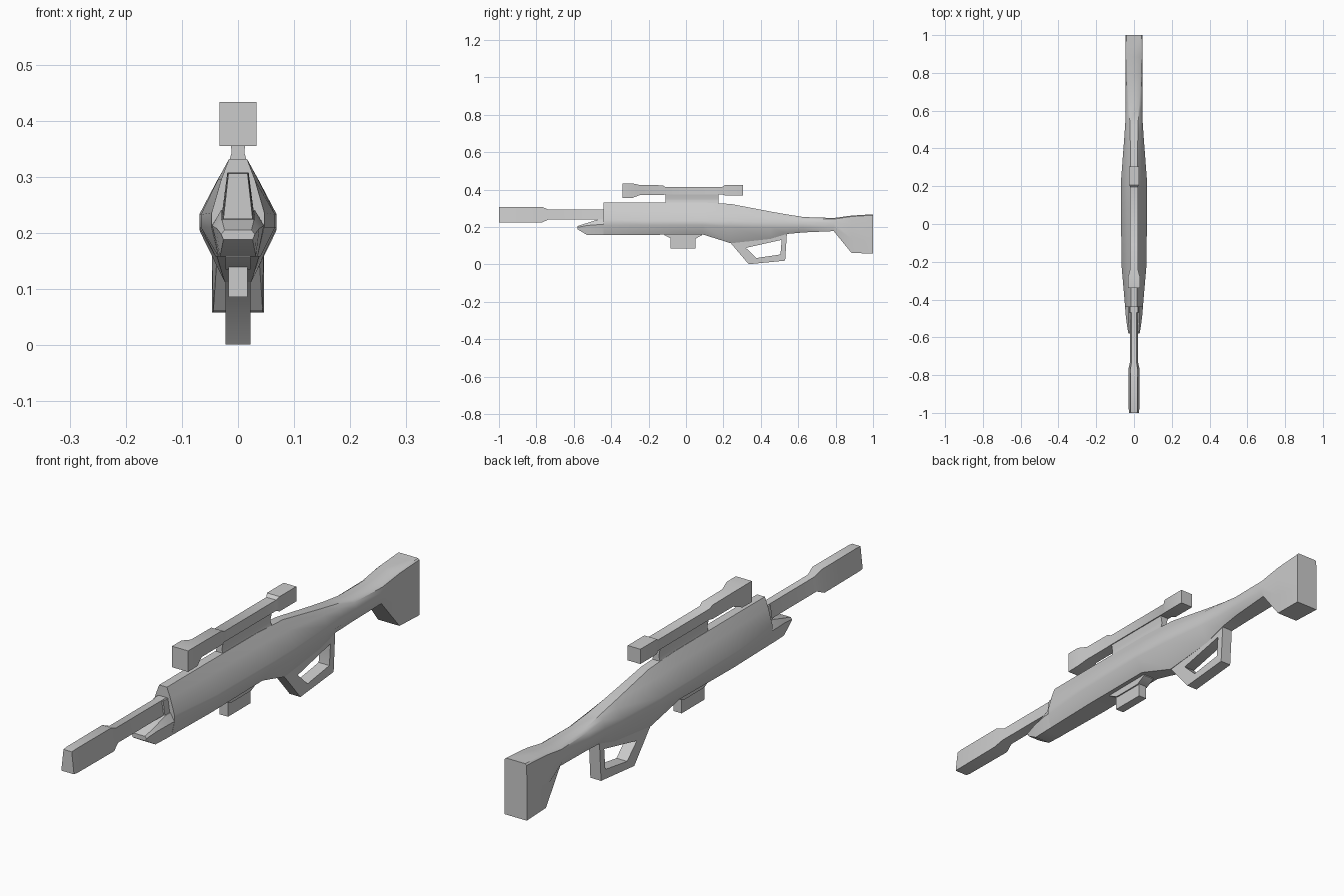
import bpy, bmesh, math


def finish(name, bm, angle=35):
    bmesh.ops.recalc_face_normals(bm, faces=bm.faces[:])
    me = bpy.data.meshes.new(name)
    bm.to_mesh(me)
    bm.free()
    ob = bpy.data.objects.new(name, me)
    bpy.context.collection.objects.link(ob)
    bpy.ops.object.select_all(action='DESELECT')
    ob.select_set(True)
    bpy.context.view_layer.objects.active = ob
    bpy.ops.object.shade_smooth_by_angle(angle=math.radians(angle))
    return ob


def loft(name, sections, angle=35):
    """sections: (y, [(half_width, z), ...] from top to bottom), mirrored in x."""
    bm = bmesh.new()
    rings = []
    for y, half in sections:
        ring = [(w, y, z) for w, z in half] + [(-w, y, z) for w, z in reversed(half)]
        rings.append([bm.verts.new(p) for p in ring])
    n = len(rings[0])
    for a, b in zip(rings, rings[1:]):
        for i in range(n):
            j = (i + 1) % n
            bm.faces.new((a[i], a[j], b[j], b[i]))
    bm.faces.new(rings[0])
    bm.faces.new(rings[-1])
    return finish(name, bm, angle)


def box_loft(name, rows):
    """rows: (y, top half width, bottom half width, top z, bottom z)."""
    return loft(name, [(y, [(tw, zt), (bw, zb)]) for y, tw, bw, zt, zb in rows])


def prism(name, profile, hw):
    """Side profile in (y, z) extruded across x."""
    bm = bmesh.new()
    f = bm.faces.new([bm.verts.new((-hw, y, z)) for y, z in profile])
    ext = bmesh.ops.extrude_face_region(bm, geom=[f])
    for v in ext['geom']:
        if isinstance(v, bmesh.types.BMVert):
            v.co.x = hw
    return finish(name, bm)


def body_row(y, tw, zt, sw, zs, ww, z1, z2, bw, zb):
    return y, [(tw, zt), (sw, zs), (ww, z1), (ww, z2), (bw, zb)]


# Receiver flowing back through the neck into the butt
loft("receiver_and_stock", [
    body_row(-.44, .016, .334, .030, .297, .047, .238, .212, .035, .160),
    body_row(-.22, .016, .334, .036, .297, .066, .235, .212, .040, .160),
    body_row(.09, .016, .333, .037, .296, .069, .235, .212, .038, .162),
    body_row(.24, .016, .325, .037, .290, .068, .235, .205, .024, .115),
    body_row(.45, .020, .285, .036, .265, .052, .230, .200, .022, .138),
    body_row(.54, .022, .269, .037, .257, .046, .228, .198, .024, .165),
    body_row(.63, .026, .255, .038, .246, .045, .225, .200, .030, .173),
    body_row(.79, .032, .250, .042, .244, .046, .225, .200, .036, .180),
    body_row(.885, .038, .263, .044, .258, .046, .215, .140, .044, .063),
    body_row(1.0, .040, .270, .045, .265, .046, .215, .130, .046, .060),
])

# Lower fore-end wedge
loft("fore_end", [
    (-.58, [(.024, .207), (.030, .200), (.026, .190)]),
    (-.53, [(.028, .223), (.038, .210), (.032, .160)]),
    (-.467, [(.030, .243), (.046, .215), (.035, .160)]),
    (-.42, [(.030, .243), (.047, .215), (.035, .160)]),
])

# Barrel collar, barrel and muzzle
box_loft("barrel_collar", [(-.468, .020, .030, .294, .225), (-.42, .020, .030, .294, .225)])
box_loft("barrel", [
    (-1.0, .017, .026, .308, .227),
    (-.98, .018, .028, .310, .226),
    (-.77, .019, .030, .310, .226),
    (-.735, .014, .022, .295, .242),
    (-.42, .014, .022, .295, .242),
])

# Telescopic sight
box_loft("scope", [
    (-.34, .033, .033, .435, .357),
    (-.285, .033, .033, .435, .358),
    (-.245, .022, .022, .426, .373),
    (-.125, .022, .022, .425, .373),
    (-.11, .020, .020, .416, .376),
    (.195, .020, .020, .416, .376),
    (.207, .026, .026, .426, .371),
    (.305, .026, .026, .426, .371),
])

# Scope mount, pinched at mid height
loft("scope_mount", [(y, [(.018, .385), (.012, .352), (.012, .343), (.017, .325)])
                     for y in (-.11, .175)])

# Magazine with flared mouth
prism("magazine", [(-.083, .135), (-.083, .088), (.050, .088), (.050, .145),
                   (.050, .18), (-.083, .18)], .017)
prism("magazine_mouth", [(-.115, .168), (-.115, .158), (-.075, .137), (.047, .137),
                         (.085, .158), (.085, .168)], .022)

# Grip and guard loop
prism("grip_guard", [(.20, .135), (.24, .115), (.335, .003), (.53, .022), (.54, .175),
                     (.505, .175), (.512, .138), (.505, .055), (.377, .036),
                     (.318, .092), (.33, .14)], .022)
# Web above the loop opening
prism("guard_web", [(.22, .13), (.318, .090), (.515, .134), (.515, .175), (.22, .175)], .022)

# Drop the lowest point onto the ground plane
for ob in bpy.context.collection.objects:
    ob.location.z -= .002
